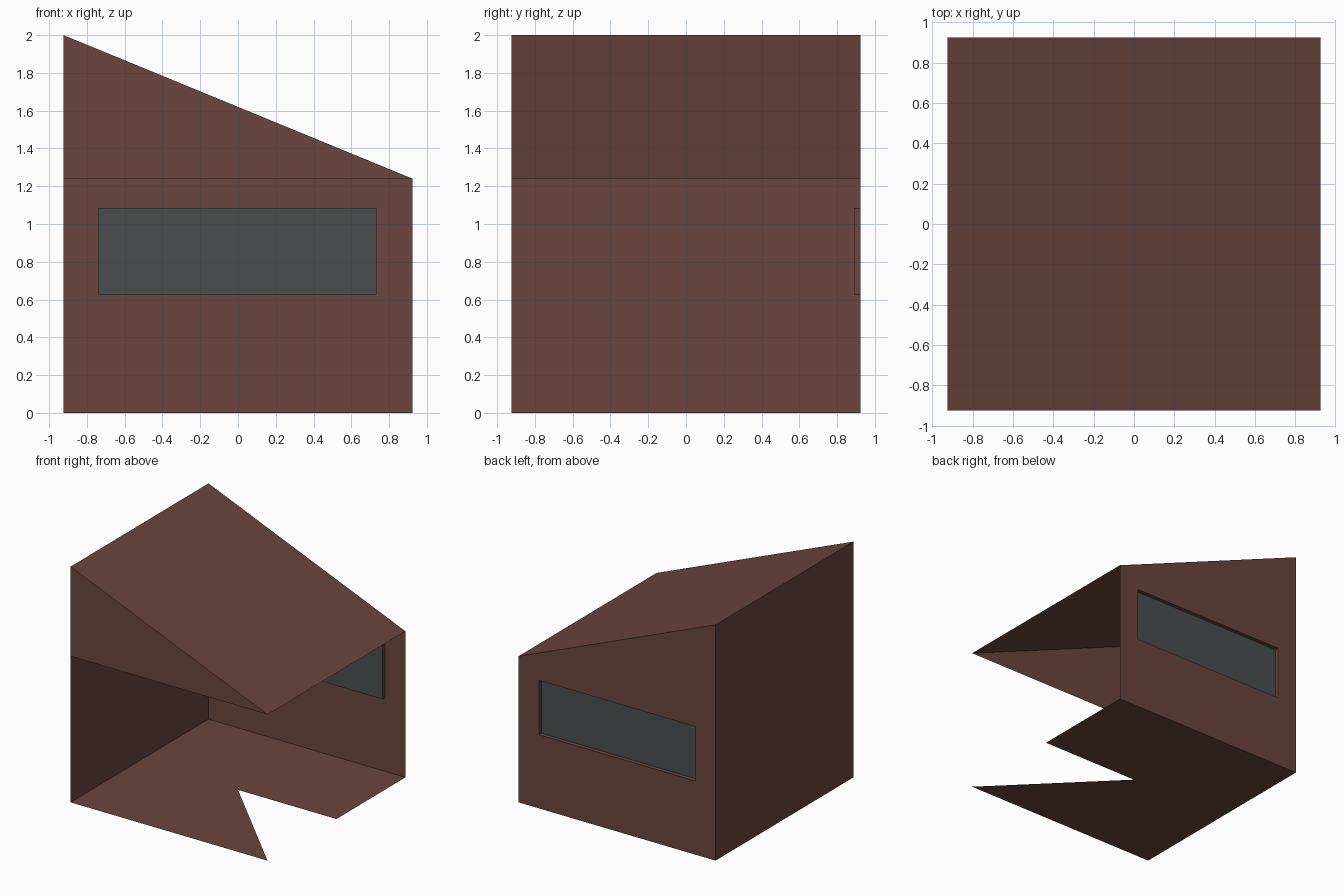
import bpy
import bmesh
from mathutils import Vector

if "Cube" in bpy.data.objects:
    bpy.data.objects.remove(bpy.data.objects["Cube"])

H = 0.924            # half width and half depth
LOW, HIGH = 1.24, 2.0  # eave heights on the right and the left
WIN_Y = 0.89         # depth of the recessed pane


def material(name, rgb):
    m = bpy.data.materials.new(name)
    m.diffuse_color = (*rgb, 1.0)
    m.use_nodes = True
    m.node_tree.nodes["Principled BSDF"].inputs["Base Color"].default_value = m.diffuse_color
    return m


brown = material("dark red brown", (0.145, 0.059, 0.048))
slate = material("slate grey", (0.067, 0.076, 0.077))


def panels(name, mat, faces):
    """Thin sheets: each entry is (corner list, direction the face looks)."""
    bm = bmesh.new()
    for pts, facing in faces:
        f = bm.faces.new([bm.verts.new(p) for p in pts])
        f.normal_update()
        if f.normal.dot(Vector(facing)) < 0:
            f.normal_flip()
    bmesh.ops.remove_doubles(bm, verts=bm.verts, dist=0.0001)
    me = bpy.data.meshes.new(name)
    bm.to_mesh(me)
    bm.free()
    me.materials.append(mat)
    ob = bpy.data.objects.new(name, me)
    bpy.context.collection.objects.link(ob)
    return ob


# Sloping roof
panels("roof", brown, [
    ([(-H, -H, HIGH), (H, -H, LOW), (H, H, LOW), (-H, H, HIGH)], (0, 0, 1))])

# Tall left wall
panels("left_wall", brown, [
    ([(-H, -H, 0), (-H, H, 0), (-H, H, HIGH), (-H, -H, HIGH)], (-1, 0, 0))])

# Triangular gable over the open front
panels("front_gable", brown, [
    ([(-H, -H, LOW), (H, -H, LOW), (-H, -H, HIGH)], (0, -1, 0))])

# Floor with a triangular piece missing at the front right
panels("floor", brown, [
    ([(-H, -H, 0), (H, -H, 0), (0, 0, 0)], (0, 0, -1)),
    ([(-H, -H, 0), (0, 0, 0), (0, H, 0), (-H, H, 0)], (0, 0, -1)),
    ([(0, 0, 0), (H, 0, 0), (H, H, 0), (0, H, 0)], (0, 0, -1))])

# Back wall around the window opening, with the reveals of the recess
outer = [(-H, 0), (H, 0), (H, LOW), (-H, HIGH)]
hole = [(-0.738, 0.625), (0.733, 0.625), (0.733, 1.086), (-0.738, 1.086)]
inward = [(0, 0, 1), (-1, 0, 0), (0, 0, -1), (1, 0, 0)]
wall, reveal = [], []
for i in range(4):
    j = (i + 1) % 4
    (ax, az), (bx, bz), (cx, cz), (dx, dz) = outer[i], outer[j], hole[j], hole[i]
    wall.append(([(ax, H, az), (bx, H, bz), (cx, H, cz), (dx, H, dz)], (0, 1, 0)))
    reveal.append(([(dx, H, dz), (cx, H, cz), (cx, WIN_Y, cz), (dx, WIN_Y, dz)],
                   inward[i]))
panels("back_wall", brown, wall)
panels("window_reveal", brown, reveal)

# Recessed pane
panels("window_pane", slate, [([(x, WIN_Y, z) for x, z in hole], (0, 1, 0))])
